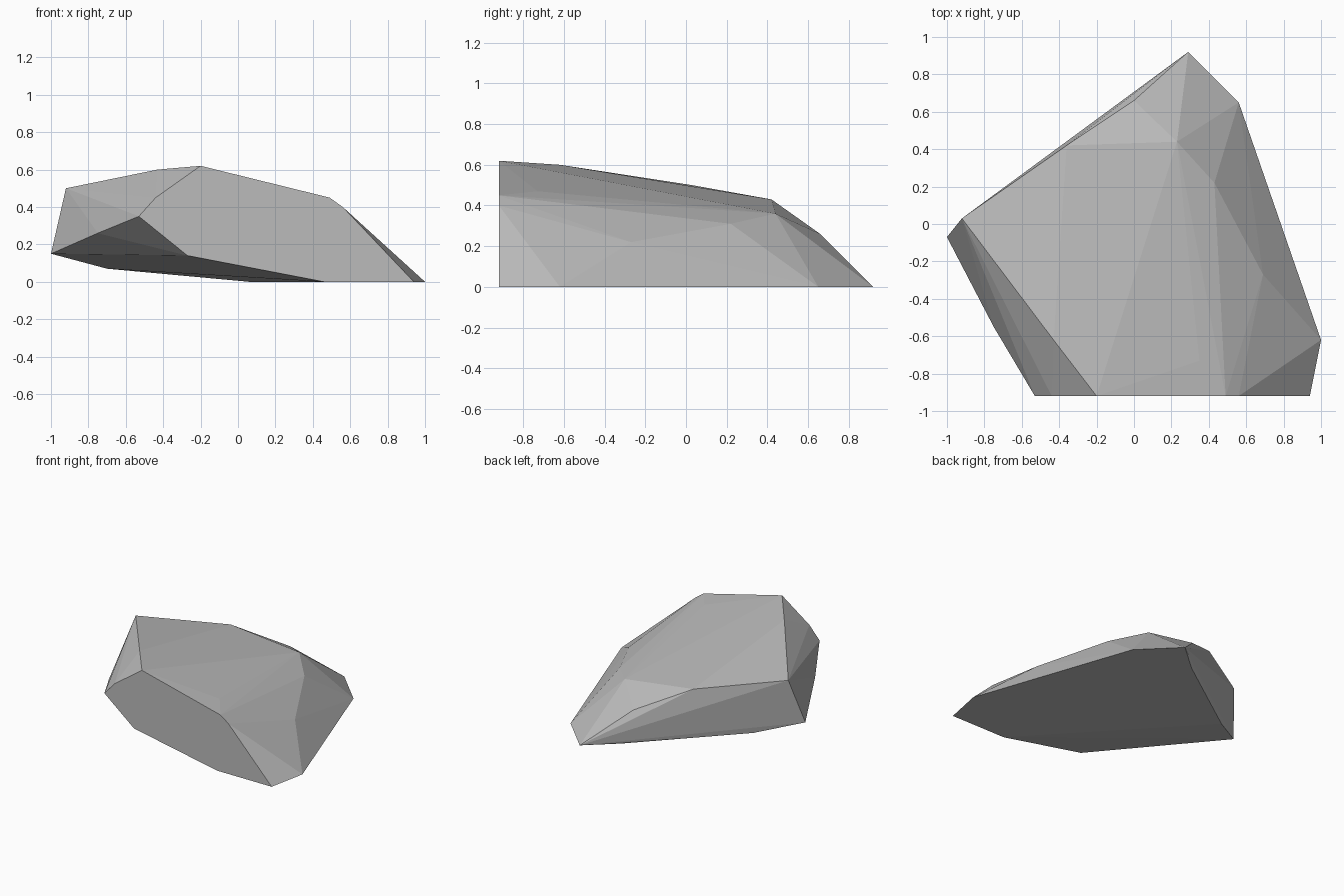
import bpy
import bmesh

cube = bpy.data.objects.get("Cube")
if cube:
    bpy.data.objects.remove(cube, do_unlink=True)

# One plain grey stone colour
stone = bpy.data.materials.new("grey_stone")
stone.use_nodes = True
grey = (0.5, 0.5, 0.5, 1)
stone.diffuse_color = grey
stone.node_tree.nodes["Principled BSDF"].inputs["Base Color"].default_value = grey

# Sheared flat front, as an x-z profile
FRONT_Y = -0.92
front_profile = [(-0.2, 0.62), (0.49, 0.45), (0.56, 0.4), (0.94, 0),
                 (0.46, 0), (-0.27, 0.14), (-0.53, 0.35), (-0.44, 0.45)]

# Ground corners, as x-y points
ground = [(1, -0.62), (0.56, 0.65), (0.29, 0.92), (0.06, 0.72)]

# Chipped corners on the crown, the two flanks and the underside
crown = [(-0.43, -0.62, 0.6), (-0.92, 0.03, 0.5), (-0.36, 0.42, 0.43),
         (0.23, 0.44, 0.36), (0.35, -0.73, 0.47)]
flanks = [(0.43, 0.22, 0.31), (0.69, -0.27, 0.22), (0, 0.66, 0.26),
          (-0.75, -0.55, 0.26), (-1, -0.07, 0.15)]
underside = [(-0.7, 0.15, 0.07)]

corners = [(x, FRONT_Y, z) for x, z in front_profile]
corners += [(x, y, 0) for x, y in ground]
corners += crown + flanks + underside

# Wrap the corners in a faceted boulder
bm = bmesh.new()
for co in corners:
    bm.verts.new(co)
hull = bmesh.ops.convex_hull(bm, input=bm.verts[:])
loose = {g for g in hull["geom_interior"] + hull["geom_unused"]
         if isinstance(g, bmesh.types.BMVert)}
bmesh.ops.delete(bm, geom=list(loose), context="VERTS")

# Merge the coplanar triangles of the front and base
bmesh.ops.dissolve_limit(bm, angle_limit=0.005, verts=bm.verts[:], edges=bm.edges[:])
bmesh.ops.recalc_face_normals(bm, faces=bm.faces[:])

mesh = bpy.data.meshes.new("boulder")
bm.to_mesh(mesh)
bm.free()
mesh.materials.append(stone)
boulder = bpy.data.objects.new("boulder", mesh)
bpy.context.collection.objects.link(boulder)
